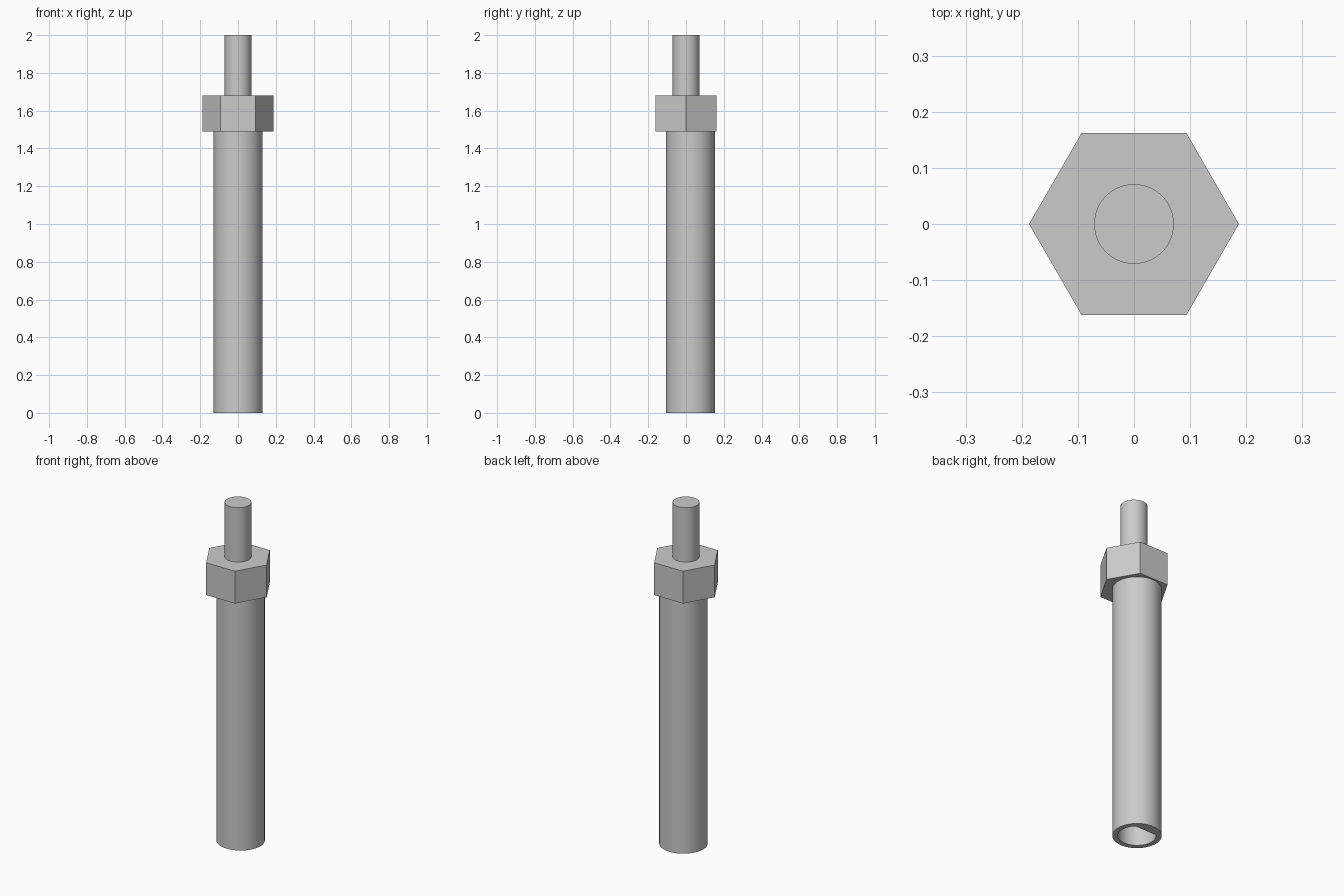
import bpy
import bmesh
import math

cube = bpy.data.objects.get("Cube")
if cube:
    bpy.data.objects.remove(cube, do_unlink=True)

# Single plain grey finish
grey = bpy.data.materials.new("plain_grey")
grey.use_nodes = True
grey.diffuse_color = (0.6, 0.6, 0.6, 1)
grey.node_tree.nodes["Principled BSDF"].inputs["Base Color"].default_value = (0.6, 0.6, 0.6, 1)

TUBE_TOP, NUT_TOP, STUD_TOP = 1.49, 1.68, 2.0
TUBE_Y = 0.024
SEGMENTS = 96


def finish(obj, name, smooth=True):
    obj.name = obj.data.name = name
    obj.data.materials.append(grey)
    if smooth:
        bpy.ops.object.select_all(action="DESELECT")
        obj.select_set(True)
        bpy.context.view_layer.objects.active = obj
        bpy.ops.object.shade_smooth_by_angle(angle=math.radians(30))


def prism(name, sides, radius, bottom, top, smooth):
    bpy.ops.mesh.primitive_cylinder_add(
        vertices=sides, radius=radius, depth=top - bottom,
        location=(0, 0, (bottom + top) / 2))
    obj = bpy.context.object
    if sides == 6:
        # Point the corners along x
        obj.rotation_euler.z = math.radians(30)
    finish(obj, name, smooth)


def ring(bm, radius, z, flat=None):
    """Circle of vertices, optionally cut by a flat on the back side."""
    verts = []
    for i in range(SEGMENTS):
        a = math.tau * i / SEGMENTS
        y = radius * math.sin(a)
        if flat is not None:
            y = min(y, flat)
        verts.append(bm.verts.new((radius * math.cos(a), y, z)))
    return verts


# Long tube with a D-shaped socket, set slightly back from the nut axis
bm = bmesh.new()
bore, flat = 0.1, 0.1 * math.sin(math.pi / 4)
loops = [ring(bm, 0.129, TUBE_TOP), ring(bm, 0.129, 0),
         ring(bm, bore, 0, flat), ring(bm, bore, TUBE_TOP, flat)]
for k, loop in enumerate(loops):
    following = loops[(k + 1) % len(loops)]
    for i in range(SEGMENTS):
        j = (i + 1) % SEGMENTS
        bm.faces.new((loop[i], following[i], following[j], loop[j]))
bmesh.ops.recalc_face_normals(bm, faces=bm.faces)
mesh = bpy.data.meshes.new("socket_tube")
bm.to_mesh(mesh)
bm.free()
tube = bpy.data.objects.new("socket_tube", mesh)
tube.location.y = TUBE_Y
bpy.context.collection.objects.link(tube)
finish(tube, "socket_tube")

# Hexagonal nut and the round stud above it
prism("hex_nut", 6, 0.187, TUBE_TOP, NUT_TOP, False)
prism("top_stud", SEGMENTS, 0.071, NUT_TOP, STUD_TOP, True)
